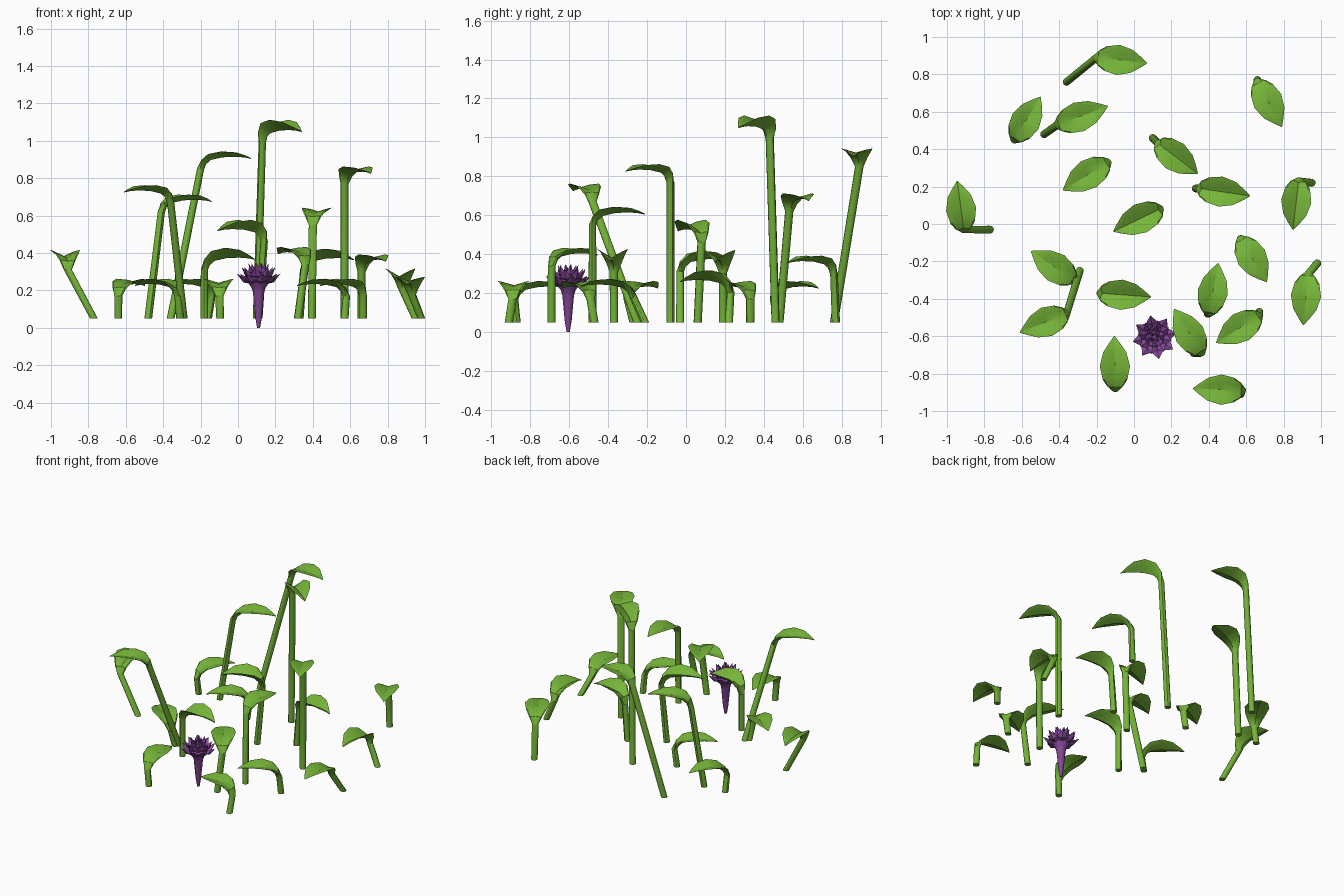
import bpy, bmesh
from math import cos, sin, pi, radians
from mathutils import Vector

cube = bpy.data.objects.get("Cube")
if cube:
    bpy.data.objects.remove(cube, do_unlink=True)


def make_material(name, rgb):
    mat = bpy.data.materials.new(name)
    mat.use_nodes = True
    mat.diffuse_color = (*rgb, 1)
    bsdf = mat.node_tree.nodes["Principled BSDF"]
    bsdf.inputs["Base Color"].default_value = (*rgb, 1)
    bsdf.inputs["Roughness"].default_value = 0.9
    return mat


green = make_material("leaf green", (0.18, 0.46, 0.04))
purple = make_material("flower purple", (0.23, 0.065, 0.31))


def finish(bm, name, mat, angle):
    bmesh.ops.recalc_face_normals(bm, faces=bm.faces)
    mesh = bpy.data.meshes.new(name)
    bm.to_mesh(mesh)
    bm.free()
    mesh.materials.append(mat)
    obj = bpy.data.objects.new(name, mesh)
    bpy.context.collection.objects.link(obj)
    bpy.ops.object.select_all(action="DESELECT")
    obj.select_set(True)
    bpy.context.view_layer.objects.active = obj
    if angle:
        bpy.ops.object.shade_smooth_by_angle(angle=radians(angle))


def loft(bm, rings):
    """Skin a list of point rings and cap both ends."""
    rows = [[bm.verts.new(p) for p in ring] for ring in rings]
    n = len(rows[0])
    for a, b in zip(rows, rows[1:]):
        for i in range(n):
            j = (i + 1) % n
            bm.faces.new((a[i], a[j], b[j], b[i]))
    bm.faces.new(rows[0])
    bm.faces.new(rows[-1])


# Leaf sections: distance out, height below top, half width, half thickness, edge lift
BLADE = [(0.0, -0.09, 0.022, 0.019, 0.0),
         (0.02, -0.055, 0.042, 0.014, 0.012),
         (0.055, -0.034, 0.066, 0.008, 0.024),
         (0.12, -0.024, 0.081, 0.004, 0.027),
         (0.19, -0.022, 0.062, 0.003, 0.02),
         (0.24, -0.026, 0.028, 0.003, 0.008),
         (0.275, -0.034, 0.002, 0.002, 0.0)]
SIDES = 12


def leaf_plant(name, base, tip, foot, height, fold=1.0):
    """Stem and blade in one skin; a higher fold gives a deeper V blade."""
    base, tip = Vector((*base, 0)), Vector((*tip, 0))
    length = (tip - base).length
    out = (tip - base).normalized()
    side = Vector((-out.y, out.x, 0))
    scale = length / BLADE[-1][0]
    drop = 0.027 * (fold - 1)
    path = [Vector((*foot, 0.05))]
    shape = [(0.021, 0.021, 0)]
    for s, z, w, t, lift in BLADE:
        path.append(base + out * s * scale + Vector((0, 0, height + z - drop)))
        shape.append((w, t, lift * fold))
    rings = []
    for k, (p, (w, t, lift)) in enumerate(zip(path, shape)):
        ahead = path[min(k + 1, len(path) - 1)]
        tangent = (ahead - path[max(k - 1, 0)]).normalized()
        normal = tangent.cross(side).normalized()
        if k == 0:
            normal = -out
        rings.append([p + side * w * cos(2 * pi * i / SIDES)
                      + normal * (t * sin(2 * pi * i / SIDES)
                                  + lift * abs(cos(2 * pi * i / SIDES)))
                      for i in range(SIDES)])
    bm = bmesh.new()
    loft(bm, rings)
    finish(bm, name, green, 32)


# Each plant: leaf base, leaf tip, stem foot, top height, optional fold
def plants():
    yield (-.20, .89), (.07, .86), (-.36, .76), .94
    yield (-.41, .53), (-.14, .63), (-.48, .48), .71
    yield (-.64, .45), (-.50, .68), (-.64, .47), .26
    yield (-.14, .33), (-.38, .18), (-.16, .33), .26
    yield (.13, .43), (.34, .27), (.10, .46), 1.11, 2
    yield (.35, .19), (.62, .15), (.33, .19), .42, 1.8
    yield (.14, .08), (-.11, -.04), (.11, .06), .575, 1.8
    yield (.66, .76), (.79, .52), (.66, .77), .39
    yield (.88, .23), (.85, -.03), (.95, .22), .315, 1.8
    yield (-.91, -.03), (-.945, .23), (-.77, -.03), .415, 1.5
    yield (-.32, -.30), (-.55, -.145), (-.31, -.27), .26
    yield (-.36, -.48), (-.61, -.58), (-.29, -.25), .76
    yield (-.18, -.37), (.09, -.39), (-.18, -.37), .425, 1.9
    yield (.40, -.48), (.45, -.21), (.395, -.48), .64
    yield (.57, -.08), (.71, -.31), (.57, -.08), .86
    yield (.93, -.27), (.905, -.54), (.98, -.21), .27
    yield (.36, -.69), (.215, -.455), (.32, -.69), .43
    yield (.67, -.49), (.44, -.635), (.67, -.47), .26
    yield (.58, -.89), (.315, -.88), (.57, -.91), .26
    yield (-.10, -.88), (-.105, -.60), (-.095, -.87), .26


for number, spec in enumerate(plants(), 1):
    leaf_plant(f"leaf_plant_{number}", *spec)

# Flower stalk: a cone that opens into a small cup
CENTRE = Vector((0.11, -0.605, 0))
bm = bmesh.new()
loft(bm, [[CENTRE + Vector((r * cos(i * pi / 6), r * sin(i * pi / 6), z))
           for i in range(12)]
          for r, z in [(.008, 0), (.018, .06), (.03, .19), (.038, .215),
                       (.062, .25), (.055, .28), (.02, .30)]])
finish(bm, "flower_stalk", purple, 32)


def petal_ring(name, count, turn, root, tip, width, thick):
    """Ring of pointed petals, each with a raised ridge and a keel."""
    bm = bmesh.new()
    for k in range(count):
        a = 2 * pi * (k + turn) / count
        out = Vector((cos(a), sin(a), 0))
        side = Vector((-sin(a), cos(a), 0))
        start = CENTRE + out * root[0] + Vector((0, 0, root[1]))
        end = CENTRE + out * tip[0] + Vector((0, 0, tip[1]))
        normal = (end - start).normalized().cross(side)
        mid = start.lerp(end, 0.5) - normal * thick * 0.5
        belt = [mid + side * width, mid + normal * thick,
                mid - side * width, mid - normal * thick]
        s, e = bm.verts.new(start), bm.verts.new(end)
        belt = [bm.verts.new(p) for p in belt]
        for i in range(4):
            bm.faces.new((s, belt[i], belt[i - 1]))
            bm.faces.new((e, belt[i - 1], belt[i]))
    finish(bm, name, purple, 0)


petal_ring("outer_petals", 8, .25, (.025, .232), (.119, .29), .034, .014)
petal_ring("middle_petals", 8, .75, (.02, .248), (.092, .325), .03, .014)
petal_ring("inner_petals", 6, .2, (.012, .26), (.055, .345), .024, .012)
petal_ring("centre_petals", 4, .4, (.004, .27), (.02, .35), .014, .01)
